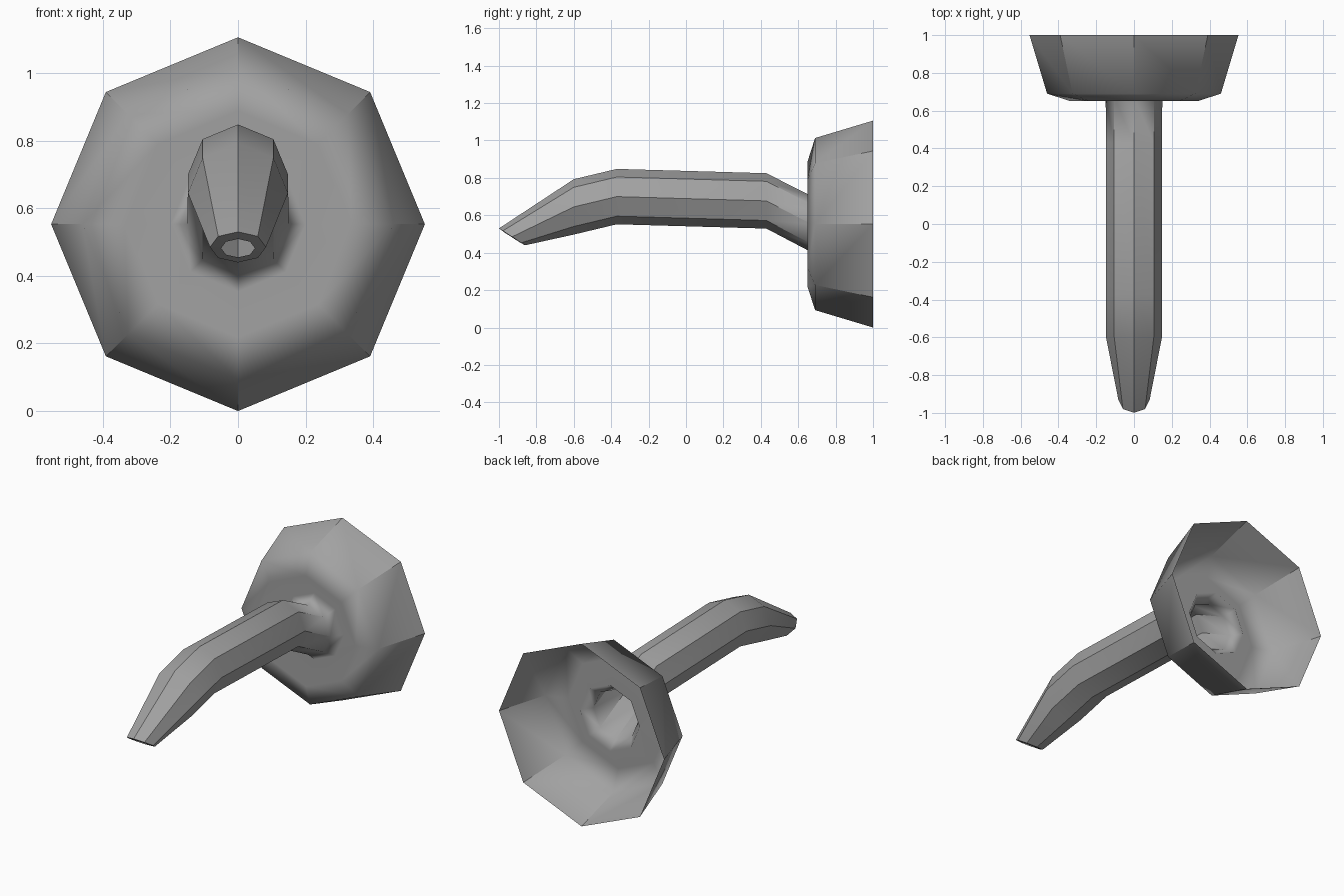
import bpy, bmesh, math
from mathutils import Vector

old = bpy.data.objects.get("Cube")
if old:
    bpy.data.objects.remove(old, do_unlink=True)

grey = bpy.data.materials.new("plain_grey")
grey.use_nodes = True
COLOUR = (0.36, 0.36, 0.36, 1)
grey.diffuse_color = COLOUR
grey.node_tree.nodes["Principled BSDF"].inputs["Base Color"].default_value = COLOUR

SIDES = 8
AXIS = 0.553  # height of the bell's centre line

# Each ring: centre y, centre z, radius, lean of its plane in degrees
lip = [(-0.93, 0.482, 0.05, 57)]
tube = [
    (-0.93, 0.485, 0.083, 57),
    (-0.60, 0.645, 0.148, 0),
    (-0.37, 0.70, 0.148, 0),
    (0.43, 0.677, 0.148, 0),
    (0.67, AXIS, 0.15, 0),
]
bell = [
    (0.73, AXIS, 0.20, 0),
    (0.65, AXIS, 0.335, 0),
    (0.69, AXIS, 0.46, 0),
    (1.00, AXIS, 0.553, 0),
]


def add_ring(bm, y, z, r, lean):
    a = math.radians(lean)
    up = Vector((0, -math.sin(a), math.cos(a)))
    centre = Vector((0, y, z))
    ring = []
    for i in range(SIDES):
        t = math.tau * i / SIDES
        ring.append(bm.verts.new(centre + Vector((r * math.cos(t), 0, 0)) + up * r * math.sin(t)))
    return ring


# Hollow curved spout flowing into a flared, open octagonal bell
bm = bmesh.new()
rings = [add_ring(bm, *spec) for spec in lip + tube + bell]
for a, b in zip(rings, rings[1:]):
    for i in range(SIDES):
        j = (i + 1) % SIDES
        bm.faces.new((a[i], a[j], b[j], b[i])).smooth = True

# Crisp lengthwise ridges on the spout and the outer bell wall
last_tube = len(lip) + len(tube) - 1
ridged = list(range(1, last_tube)) + [len(rings) - 2]
for k in ridged:
    for v, w in zip(rings[k], rings[k + 1]):
        bm.edges.get((v, w)).smooth = False

# Crisp edge around the mouth of the spout
for i in range(SIDES):
    bm.edges.get((rings[1][i], rings[1][(i + 1) % SIDES])).smooth = False

mesh = bpy.data.meshes.new("spout_and_bell")
bm.to_mesh(mesh)
bm.free()
mesh.materials.append(grey)
obj = bpy.data.objects.new("spout_and_bell", mesh)
bpy.context.collection.objects.link(obj)
